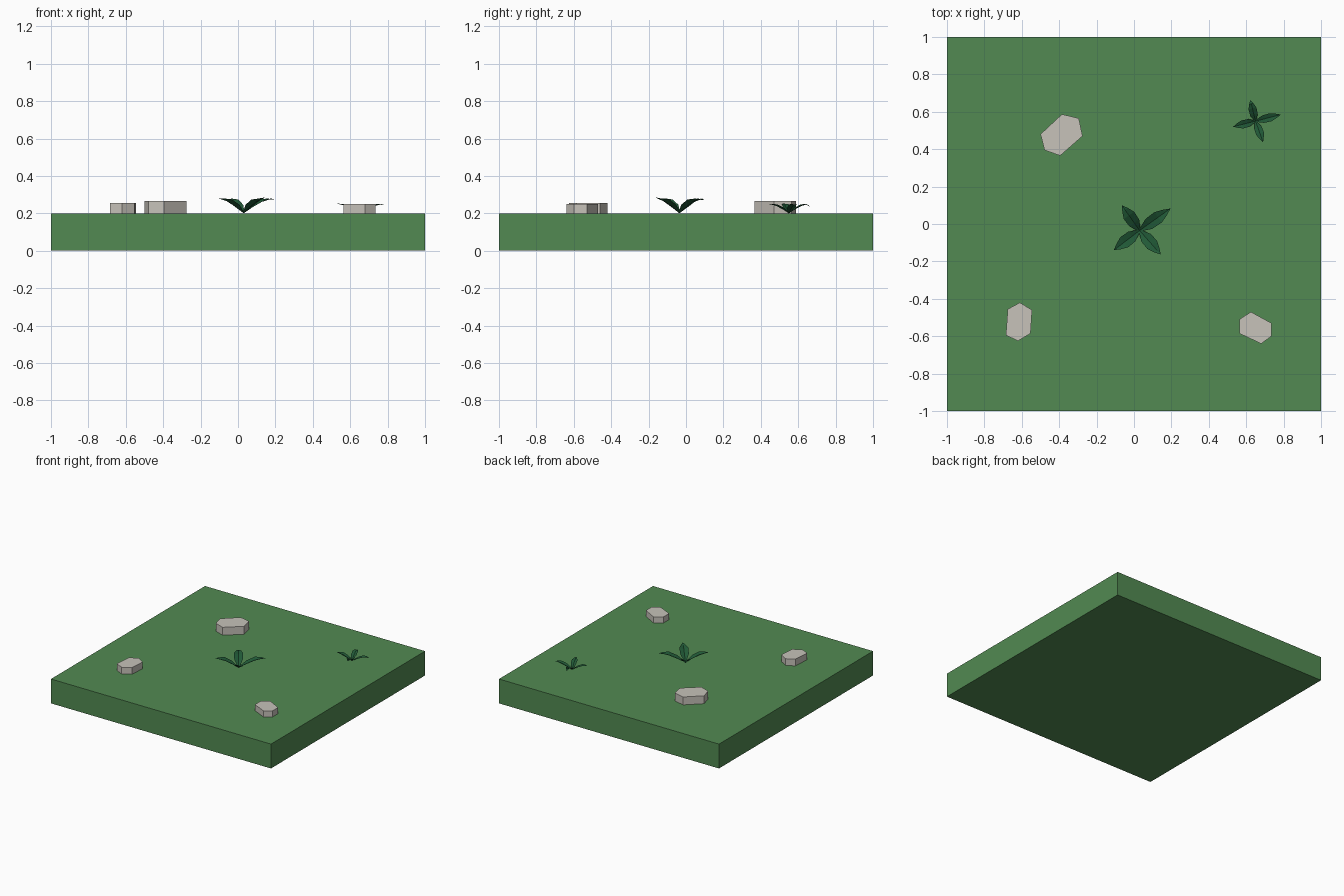
import bpy, bmesh
from mathutils import Vector

if "Cube" in bpy.data.objects:
    bpy.data.objects.remove(bpy.data.objects["Cube"])


def material(name, rgb):
    m = bpy.data.materials.new(name)
    m.diffuse_color = (*rgb, 1)
    m.use_nodes = True
    m.node_tree.nodes["Principled BSDF"].inputs["Base Color"].default_value = m.diffuse_color
    return m


grass = material("grass green", (0.084, 0.254, 0.084))
stone = material("pale stone", (0.57, 0.54, 0.49))
leaf = material("dark leaf green", (0.015, 0.1, 0.038))


def add_object(name, bm, mat):
    mesh = bpy.data.meshes.new(name)
    bm.to_mesh(mesh)
    bm.free()
    mesh.materials.append(mat)
    ob = bpy.data.objects.new(name, mesh)
    bpy.context.collection.objects.link(ob)
    return ob


def prism(name, outline, z0, z1, mat):
    bm = bmesh.new()
    face = bm.faces.new([bm.verts.new((x, y, z0)) for x, y in outline])
    ext = bmesh.ops.extrude_face_region(bm, geom=[face], use_keep_orig=True)
    top = [v for v in ext["geom"] if isinstance(v, bmesh.types.BMVert)]
    bmesh.ops.translate(bm, verts=top, vec=(0, 0, z1 - z0))
    bmesh.ops.recalc_face_normals(bm, faces=bm.faces)
    return add_object(name, bm, mat)


def plant(name, centre, tips, scale):
    """Folded leaves rising from the centre and levelling off at the tips."""
    # fraction of length, half width, midrib height, edge lift
    stations = [(0, 0.006, 0, 0.004), (0.3, 0.032, 0.034, 0.012),
                (0.6, 0.034, 0.062, 0.012), (0.82, 0.018, 0.073, 0.006)]
    bm = bmesh.new()
    c = Vector((*centre, 0.2))
    for tx, ty, tz in tips:
        reach = Vector((tx - c.x, ty - c.y, 0))
        side = Vector((-reach.y, reach.x, 0)).normalized()
        rows = []
        for t, w, h, lift in stations:
            mid = c + reach * t + Vector((0, 0, h * scale))
            up = Vector((0, 0, lift * scale))
            rows.append([bm.verts.new(mid + side * w * scale * s + up * abs(s))
                         for s in (-1, 0, 1)])
        for a, b in zip(rows, rows[1:]):
            for i in (0, 1):
                bm.faces.new((a[i], b[i], b[i + 1], a[i + 1]))
        tip = bm.verts.new((tx, ty, tz))
        for i in (0, 1):
            bm.faces.new((rows[-1][i], tip, rows[-1][i + 1]))
    # leaf blades wind clockwise, so turn them to face up
    for f in bm.faces:
        f.normal_update()
        if f.normal.z < 0:
            f.normal_flip()
    return add_object(name, bm, leaf)


# Ground slab
prism("ground_slab", [(-1, -1), (1, -1), (1, 1), (-1, 1)], 0, 0.2, grass)

# Six-sided flat stones
prism("large_stone", [(-0.50, 0.48), (-0.385, 0.587), (-0.295, 0.565),
                      (-0.275, 0.47), (-0.395, 0.365), (-0.478, 0.395)],
      0.2, 0.265, stone)
prism("left_stone", [(-0.675, -0.455), (-0.61, -0.42), (-0.545, -0.46),
                     (-0.553, -0.585), (-0.62, -0.625), (-0.685, -0.595)],
      0.2, 0.255, stone)
prism("right_stone", [(0.563, -0.51), (0.625, -0.47), (0.735, -0.53),
                      (0.735, -0.6), (0.68, -0.64), (0.563, -0.585)],
      0.2, 0.25, stone)

# Leafy plants
plant("centre_plant", (0.03, -0.035),
      [(-0.065, 0.1, 0.27), (0.195, 0.083, 0.275),
       (0.143, -0.163, 0.285), (-0.108, -0.14, 0.28)], 1.0)
plant("corner_plant", (0.65, 0.55),
      [(0.622, 0.663, 0.235), (0.785, 0.585, 0.243),
       (0.69, 0.438, 0.25), (0.53, 0.52, 0.252)], 0.64)
